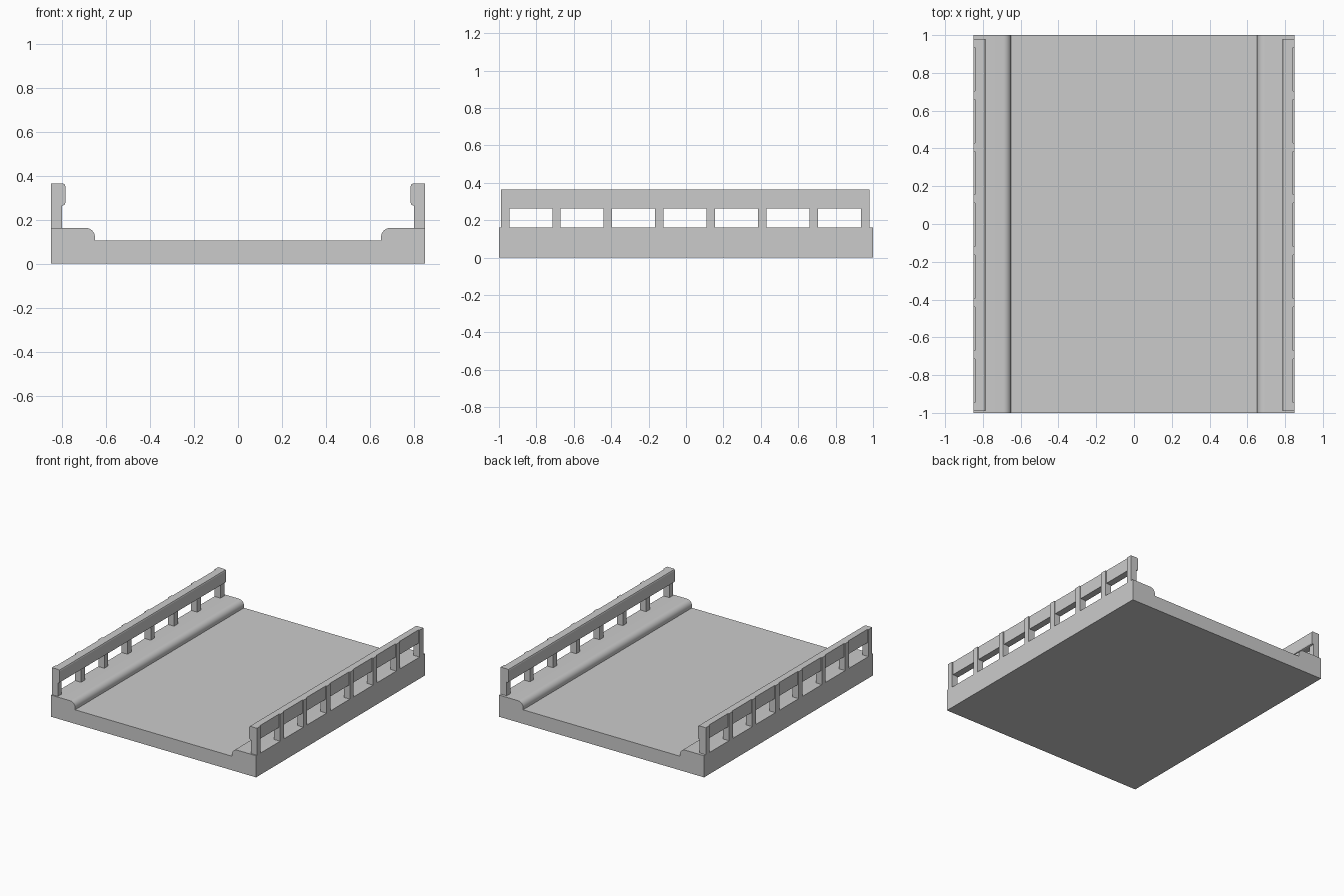
import bpy, bmesh, math

if "Cube" in bpy.data.objects:
    bpy.data.objects.remove(bpy.data.objects["Cube"])


def extrude_profile(name, points, y0, y1, smooth=False):
    """Extrude a closed x-z outline along y."""
    bm = bmesh.new()
    face = bm.faces.new([bm.verts.new((x, y0, z)) for x, z in points])
    ext = bmesh.ops.extrude_face_region(bm, geom=[face])
    moved = [g for g in ext["geom"] if isinstance(g, bmesh.types.BMVert)]
    bmesh.ops.translate(bm, verts=moved, vec=(0, y1 - y0, 0))
    bmesh.ops.recalc_face_normals(bm, faces=bm.faces[:])
    mesh = bpy.data.meshes.new(name)
    bm.to_mesh(mesh)
    bm.free()
    obj = bpy.data.objects.new(name, mesh)
    bpy.context.collection.objects.link(obj)
    if smooth:
        bpy.ops.object.select_all(action='DESELECT')
        obj.select_set(True)
        bpy.context.view_layer.objects.active = obj
        bpy.ops.object.shade_smooth_by_angle(angle=math.radians(35))
    return obj


# Road deck with raised, rounded kerbs on both sides
W, KERB_X, ROAD_Z, WALK_Z, R = 0.85, 0.65, 0.105, 0.162, 0.042
right = [(W, 0), (W, WALK_Z)]
for i in range(9):
    a = math.radians(90 + 90 * i / 8)
    right.append((KERB_X + R + R * math.cos(a), WALK_Z - R + R * math.sin(a)))
right.append((KERB_X, ROAD_Z))
deck = right + [(-x, z) for x, z in reversed(right)]
extrude_profile("bridge_deck", deck, -1, 1, smooth=True)

# Guard rails: softened beam carried by eight posts on each side
TOP = 0.364
beam = [(0.842, 0.264), (0.842, TOP), (0.795, TOP), (0.788, 0.361),
        (0.785, 0.353), (0.785, 0.275), (0.788, 0.267), (0.795, 0.264)]
post = [(0.80, WALK_Z), (W, WALK_Z), (W, TOP), (0.80, TOP)]

for side, s in (("right", 1), ("left", -1)):
    extrude_profile(f"{side}_rail_beam", [(s * x, z) for x, z in beam], -0.99, 0.98)
    for i in range(8):
        y = -0.9675 + 0.275 * i
        extrude_profile(f"{side}_rail_post_{i + 1}",
                        [(s * x, z) for x, z in post], y - 0.0225, y + 0.0225)
